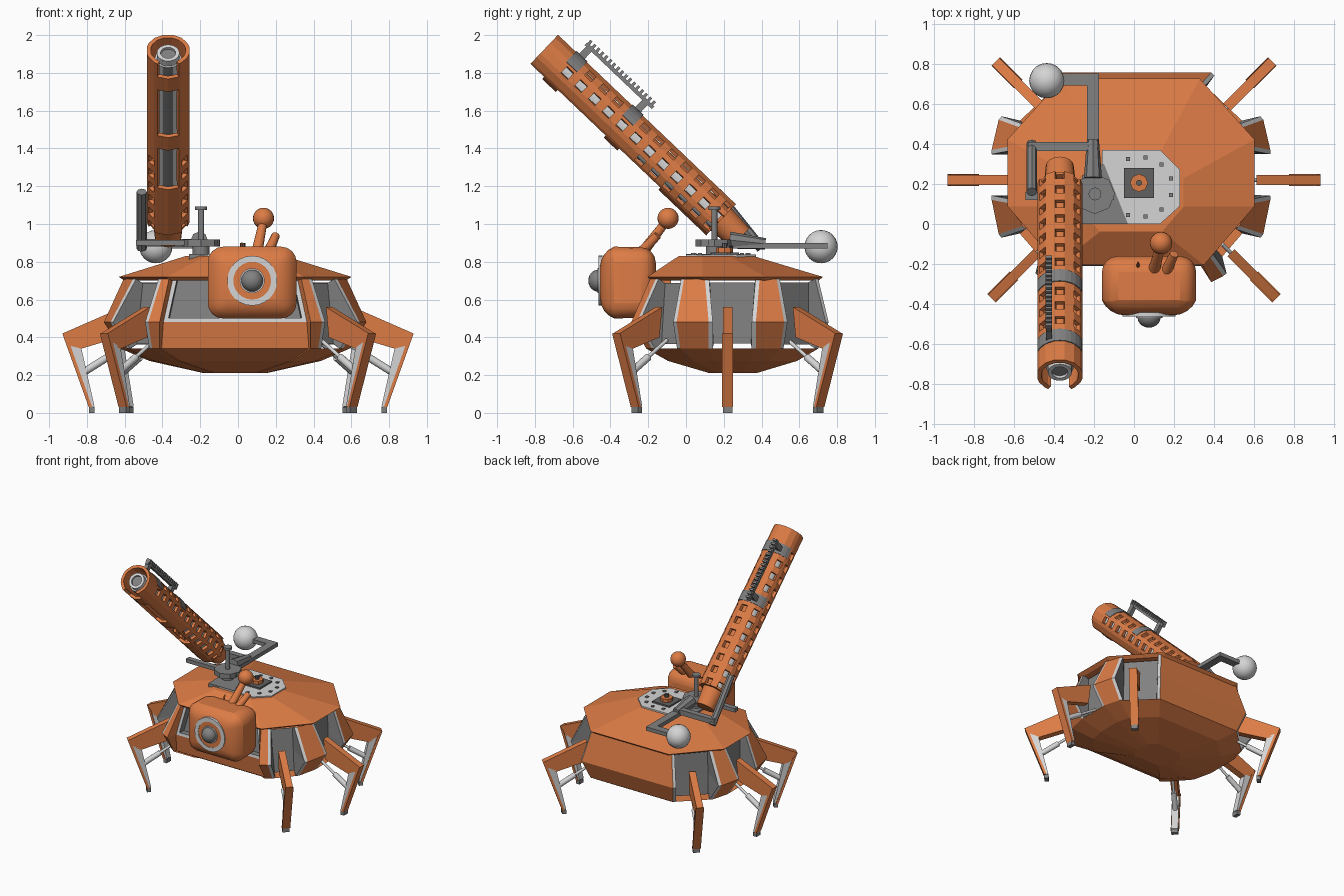
import bpy, bmesh, math
from mathutils import Vector, Matrix

if "Cube" in bpy.data.objects:
    bpy.data.objects.remove(bpy.data.objects["Cube"])


def material(name, rgb):
    m = bpy.data.materials.new(name)
    m.use_nodes = True
    m.diffuse_color = (*rgb, 1)
    m.node_tree.nodes["Principled BSDF"].inputs["Base Color"].default_value = (*rgb, 1)
    return m


ORANGE = material("orange paint", (0.72, 0.20, 0.06))
LIGHT = material("light grey", (0.66, 0.66, 0.66))
GREY = material("mid grey", (0.22, 0.22, 0.22))
DARK = material("dark grey", (0.12, 0.12, 0.12))


def finish(bm, name, mats, matrix=None, smooth=False, recalc=True):
    if recalc:
        bmesh.ops.recalc_face_normals(bm, faces=bm.faces)
    me = bpy.data.meshes.new(name)
    bm.to_mesh(me)
    bm.free()
    for m in mats:
        me.materials.append(m)
    ob = bpy.data.objects.new(name, me)
    bpy.context.collection.objects.link(ob)
    if matrix:
        ob.matrix_world = matrix
    if smooth:
        bpy.ops.object.select_all(action='DESELECT')
        ob.select_set(True)
        bpy.context.view_layer.objects.active = ob
        bpy.ops.object.shade_smooth_by_angle(angle=math.radians(35))
    return ob


def rod(name, p, q, r, mat, r2=None, seg=12, matrix=None):
    p, q = Vector(p), Vector(q)
    d = q - p
    bm = bmesh.new()
    place = Matrix.Translation((p + q) / 2) @ d.to_track_quat('Z', 'Y').to_matrix().to_4x4()
    bmesh.ops.create_cone(bm, cap_ends=True, segments=seg, radius1=r,
                          radius2=r if r2 is None else r2, depth=d.length, matrix=place)
    return finish(bm, name, [mat], matrix, seg > 8)


def box(name, lo, hi, mat, matrix=None):
    lo, hi = Vector(lo), Vector(hi)
    bm = bmesh.new()
    bmesh.ops.create_cube(bm, size=1, matrix=Matrix.Translation((lo + hi) / 2) @ Matrix.Diagonal((*(hi - lo), 1)))
    return finish(bm, name, [mat], matrix)


def ball(name, c, r, mat, scale=(1, 1, 1)):
    bm = bmesh.new()
    bmesh.ops.create_uvsphere(bm, u_segments=20, v_segments=12, radius=r,
                              matrix=Matrix.Translation(c) @ Matrix.Diagonal((*scale, 1)))
    return finish(bm, name, [mat], smooth=True)


def ring(name, c, r_out, r_in, depth, mat, matrix=None, seg=24):
    """Flat-walled ring around the y axis, starting at c."""
    bm = bmesh.new()
    loops = [[bm.verts.new((c[0] + r * math.cos(a), c[1] + y, c[2] + r * math.sin(a)))
              for a in [2 * math.pi * i / seg for i in range(seg)]]
             for r, y in ((r_out, 0), (r_out, depth), (r_in, depth), (r_in, 0))]
    for k in range(4):
        for i in range(seg):
            j, n = (i + 1) % seg, (k + 1) % 4
            bm.faces.new((loops[k][i], loops[k][j], loops[n][j], loops[n][i]))
    return finish(bm, name, [mat], matrix, True)


def prism(name, pts, width, mat, matrix):
    """Profile in the xz plane, thickened along y."""
    bm = bmesh.new()
    a, b = [[bm.verts.new((x, s * width / 2, z)) for x, z in pts] for s in (-1, 1)]
    bm.faces.new(a)
    bm.faces.new(b)
    for i in range(len(pts)):
        j = (i + 1) % len(pts)
        bm.faces.new((a[i], a[j], b[j], b[i]))
    return finish(bm, name, [mat], matrix)


def loft(bm, rings, caps=True):
    rows = [[bm.verts.new(p) for p in r] for r in rings]
    n = len(rows[0])
    faces = [[bm.faces.new((a[i], a[(i + 1) % n], b[(i + 1) % n], b[i])) for i in range(n)]
             for a, b in zip(rows, rows[1:])]
    if caps:
        bm.faces.new(rows[0])
        bm.faces.new(rows[-1])
    return faces


def level(half, z, s=1.0, cy=0.25):
    """Mirror a half plan and scale it about the body centre."""
    pts = half + [(-x, y) for x, y in reversed(half)]
    return [Vector((x * s - 0.015, cy + (y - 0.25) * s, z)) for x, y in pts]


# Roof shell
roof = [(0.36, -0.20), (0.61, 0.09), (0.61, 0.42), (0.34, 0.72)]
bm = bmesh.new()
loft(bm, [level(roof, 0.70, 0.96), level(roof, 0.72, 1.01), level(roof, 0.83, 0.43, 0.155)])
finish(bm, "roof_shell", [ORANGE])

# Side walls: ribs stand out between the windows
top = [(0.33, -0.18), (0.35, -0.19), (0.39, -0.16), (0.54, -0.01), (0.59, 0.10), (0.59, 0.39), (0.55, 0.48), (0.35, 0.70)]
mid = [(0.38, -0.21), (0.40, -0.29), (0.46, -0.26), (0.66, -0.05), (0.695, 0.12), (0.695, 0.37), (0.66, 0.52), (0.40, 0.755)]
low = [(0.39, -0.19), (0.40, -0.21), (0.44, -0.18), (0.57, -0.03), (0.605, 0.12), (0.605, 0.37), (0.57, 0.50), (0.36, 0.70)]
bm = bmesh.new()
upper, lower = loft(bm, [level(top, 0.71), level(mid, 0.48), level(low, 0.34)], caps=False)
bmesh.ops.recalc_face_normals(bm, faces=bm.faces)
if upper[4].normal.x < 0:
    bmesh.ops.reverse_faces(bm, faces=bm.faces)
for k in (2, 4, 6, 8, 10, 12, 15):
    window = [upper[k]] + ([] if k == 15 else [lower[k]])
    frame = bmesh.ops.inset_region(bm, faces=window, thickness=0.022, use_even_offset=True)
    for f in frame["faces"]:
        f.material_index = 1
    wall = bmesh.ops.inset_region(bm, faces=window, thickness=0.004, depth=-0.05, use_even_offset=True)
    for f in list(wall["faces"]) + window:
        f.material_index = 2
    # Flatten the two-part panes
    if len(window) == 2:
        above, below = [set(f.verts) for f in window]
        for v in above & below:
            ends = [e.other_vert(v) for e in v.link_edges if e.other_vert(v) in above ^ below]
            v.co = sum((w.co for w in ends), Vector()) / len(ends)
finish(bm, "side_walls", [ORANGE, LIGHT, GREY], recalc=False)

# Belly
bm = bmesh.new()
loft(bm, [level(low, 0.34), level(low, 0.275, 0.75), level(low, 0.21, 0.27)])
finish(bm, "belly", [ORANGE])

# Legs, modelled with the knee above the local origin and x pointing outward
for sx, side in ((1, "left"), (-1, "right")):
    for part, x, y, ang in (("front", 0.71, -0.37, -45), ("middle", 0.93, 0.22, 0), ("back", 0.69, 0.81, 45)):
        a = math.radians(ang if sx > 0 else 180 - ang)
        m = Matrix.Translation((sx * x, y, 0)) @ Matrix.Rotation(a, 4, 'Z')
        n = side + "_" + part + "_"
        prism(n + "thigh", [(-0.32, 0.56), (0, 0.42), (-0.025, 0.36), (-0.10, 0.34), (-0.30, 0.40)], 0.05, ORANGE, m)
        prism(n + "shin_plate", [(0, 0.42), (-0.14, 0.03), (-0.158, 0.03), (-0.035, 0.38)], 0.06, ORANGE, m)
        prism(n + "shin_core", [(-0.03, 0.38), (-0.155, 0.03), (-0.17, 0.035), (-0.10, 0.345)], 0.05, LIGHT, m)
        box(n + "foot", (-0.17, -0.025, 0.0), (-0.14, 0.025, 0.03), GREY, m)
        rod(n + "strut", (-0.38, 0, 0.385), (-0.12, 0, 0.22), 0.01, LIGHT, matrix=m)
        rod(n + "strut_sleeve", (-0.24, 0, 0.295), (-0.12, 0, 0.22), 0.02, LIGHT, matrix=m)

# Head with tapered front
bm = bmesh.new()
loft(bm, [[(0.075 + sx * w, y, 0.69 + sz * h) for sx, sz in ((-1, -1), (1, -1), (1, 1), (-1, 1))]
          for y, w, h in ((-0.16, 0.235, 0.185), (-0.38, 0.235, 0.19), (-0.455, 0.205, 0.165))])
head = finish(bm, "head", [ORANGE], smooth=True)
bev = head.modifiers.new("rounding", 'BEVEL')
bev.width, bev.segments, bev.limit_method, bev.angle_limit = 0.08, 4, 'ANGLE', math.radians(50)
box("neck", (-0.08, -0.2, 0.54), (0.23, -0.08, 0.74), ORANGE)

# Eye
ring("eye_rim", (0.075, -0.462, 0.70), 0.132, 0.10, 0.02, LIGHT)
ring("eye_socket", (0.075, -0.458, 0.70), 0.10, 0.06, 0.01, ORANGE)
ring("eye_collar", (0.075, -0.468, 0.70), 0.066, 0.05, 0.02, LIGHT)
ball("eye_ball", (0.075, -0.465, 0.70), 0.058, GREY, (1, 0.9, 1))

# Antennae
rod("antenna_stalk", (0.10, -0.23, 0.85), (0.135, -0.10, 1.02), 0.03, ORANGE, 0.022)
ball("antenna_ball", (0.135, -0.095, 1.03), 0.056, ORANGE)
rod("short_antenna", (0.16, -0.24, 0.85), (0.20, -0.15, 0.94), 0.028, ORANGE, 0.022)
rod("small_spike", (0.02, -0.22, 0.85), (0.02, -0.19, 0.90), 0.012, ORANGE, 0.004, 8)

# Roof hatch plate with bolts and a knob
bm = bmesh.new()
loft(bm, [[(x, y, z) for x, y in ((-0.16, 0.0), (0.13, 0.0), (0.23, 0.09), (0.23, 0.27), (0.13, 0.37), (-0.16, 0.37))]
          for z in (0.79, 0.838)])
finish(bm, "hatch_plate", [LIGHT])
for i in range(8):
    a = math.radians(-112 + 32 * i)
    bx, by = 0.03 + 0.16 * math.cos(a), 0.185 + 0.15 * math.sin(a)
    box("hatch_bolt", (bx - 0.01, by - 0.01, 0.83), (bx + 0.01, by + 0.01, 0.846), GREY)
box("knob_base", (-0.05, 0.13, 0.83), (0.10, 0.28, 0.85), DARK)
rod("knob", (0.025, 0.205, 0.84), (0.025, 0.205, 0.875), 0.045, ORANGE, seg=8)
rod("knob_pin", (0.025, 0.205, 0.87), (0.025, 0.205, 0.90), 0.015, DARK, seg=8)

# Turret base, hub and pole
bm = bmesh.new()
loft(bm, [[(x, y, z) for x, y in ((-0.26, 0.0), (-0.03, 0.0), (-0.15, 0.30), (-0.26, 0.24))] for z in (0.78, 0.842)])
finish(bm, "turret_base", [GREY])
rod("hub_column", (-0.195, 0.15, 0.80), (-0.195, 0.15, 0.89), 0.045, GREY)
rod("hub", (-0.195, 0.15, 0.88), (-0.195, 0.15, 0.918), 0.1, GREY, seg=8)
rod("pole", (-0.195, 0.15, 0.9), (-0.195, 0.15, 1.09), 0.016, GREY)
rod("pole_cap", (-0.195, 0.15, 1.075), (-0.195, 0.15, 1.092), 0.032, GREY)

# Counterweight arm
rod("arm_shoulder", (-0.205, 0.23, 0.915), (-0.205, 0.42, 0.895), 0.045, GREY, 0.03, seg=8)
box("arm_back", (-0.235, 0.25, 0.87), (-0.175, 0.75, 0.90), GREY)
box("arm_end", (-0.40, 0.69, 0.87), (-0.175, 0.75, 0.90), GREY)
ball("counterweight", (-0.435, 0.715, 0.88), 0.088, LIGHT)

# Barrel cradle
box("cradle_bar", (-0.53, 0.365, 0.88), (-0.18, 0.41, 0.92), GREY)
box("cradle_cross", (-0.54, 0.12, 0.885), (-0.10, 0.16, 0.915), GREY)
rod("cradle_arm", (-0.51, 0.40, 0.87), (-0.51, 0.16, 1.17), 0.027, GREY, seg=8)

# Barrel frame: y runs from muzzle to breech, z is up from the barrel
gun = Matrix.Translation((-0.37, -0.755, 1.92)) @ Matrix.Rotation(math.radians(-43.6), 4, 'X')

# Perforated barrel shell with a slot underneath crossed by bands
angles = [-30, 0, 30]
for centre in (52, 90, 130, 180, 230, 270, 308):
    angles += [centre - 12, centre + 12]
rows, step, n = 26, 0.05, len(angles)
bm = bmesh.new()
grid = [[bm.verts.new((0.115 * math.sin(math.radians(a)), j * step, -0.115 * math.cos(math.radians(a))))
         for a in angles] for j in range(rows + 1)]
bands = {2, 3, 11, 12} | set(range(19, rows))
for j in range(rows):
    for i in range(n):
        slot = i < 2 and j not in bands
        first = 14 if i in (3, n - 2) else 3
        hole = i >= 2 and i % 2 == 1 and j % 2 == 1 and j >= first
        if not slot and not hole:
            k = (i + 1) % n
            bm.faces.new((grid[j][i], grid[j + 1][i], grid[j + 1][k], grid[j][k]))
shell = finish(bm, "barrel_shell", [ORANGE], gun, recalc=False)
sol = shell.modifiers.new("wall", 'SOLIDIFY')
sol.thickness, sol.offset = 0.022, -1

# Inner barrel: grey along the slot, pale at the sides, orange on top
bm = bmesh.new()
loft(bm, [[(0.07 * math.cos(a), y, 0.07 * math.sin(a)) for a in [math.pi * i / 8 for i in range(16)]]
          for y in (0.06, 1.29)])
for f in bm.faces:
    z = f.calc_center_median().z
    f.material_index = 1 if z < -0.06 else 2 if z > 0.05 else 0
finish(bm, "inner_barrel", [LIGHT, GREY, ORANGE], gun, True)
ring("muzzle_ring", (0, 0.02, 0), 0.06, 0.04, 0.05, LIGHT, gun)
rod("muzzle_bore", (0, 0.035, 0), (0, 0.07, 0), 0.045, GREY, matrix=gun)
rod("breech_cap", (0, 1.285, 0), (0, 1.30, 0), 0.105, ORANGE, matrix=gun, seg=16)
rod("breech", (0, 1.29, 0), (0, 1.44, 0), 0.082, ORANGE, 0.07, matrix=gun, seg=16)

# Saddle clamps and toothed rail
for y in (0.17, 0.58):
    bm = bmesh.new()
    arc = [math.radians(20 + 14 * i) for i in range(11)]
    a, b = [[bm.verts.new((0.118 * math.cos(t), y + s, 0.118 * math.sin(t))) for t in arc] for s in (-0.04, 0.04)]
    for i in range(len(arc) - 1):
        bm.faces.new((a[i], a[i + 1], b[i + 1], b[i]))
    clamp = finish(bm, "saddle_clamp", [GREY], gun)
    clamp.modifiers.new("wall", 'SOLIDIFY').thickness = 0.014
    box("rail_post", (-0.07, y - 0.02, 0.09), (-0.04, y + 0.02, 0.18), GREY, gun)
box("rail", (-0.068, 0.14, 0.17), (-0.042, 0.63, 0.19), GREY, gun)
for i in range(17):
    y = 0.143 + 0.029 * i
    box("rail_tooth", (-0.072, y, 0.185), (-0.038, y + 0.015, 0.212), GREY, gun)
